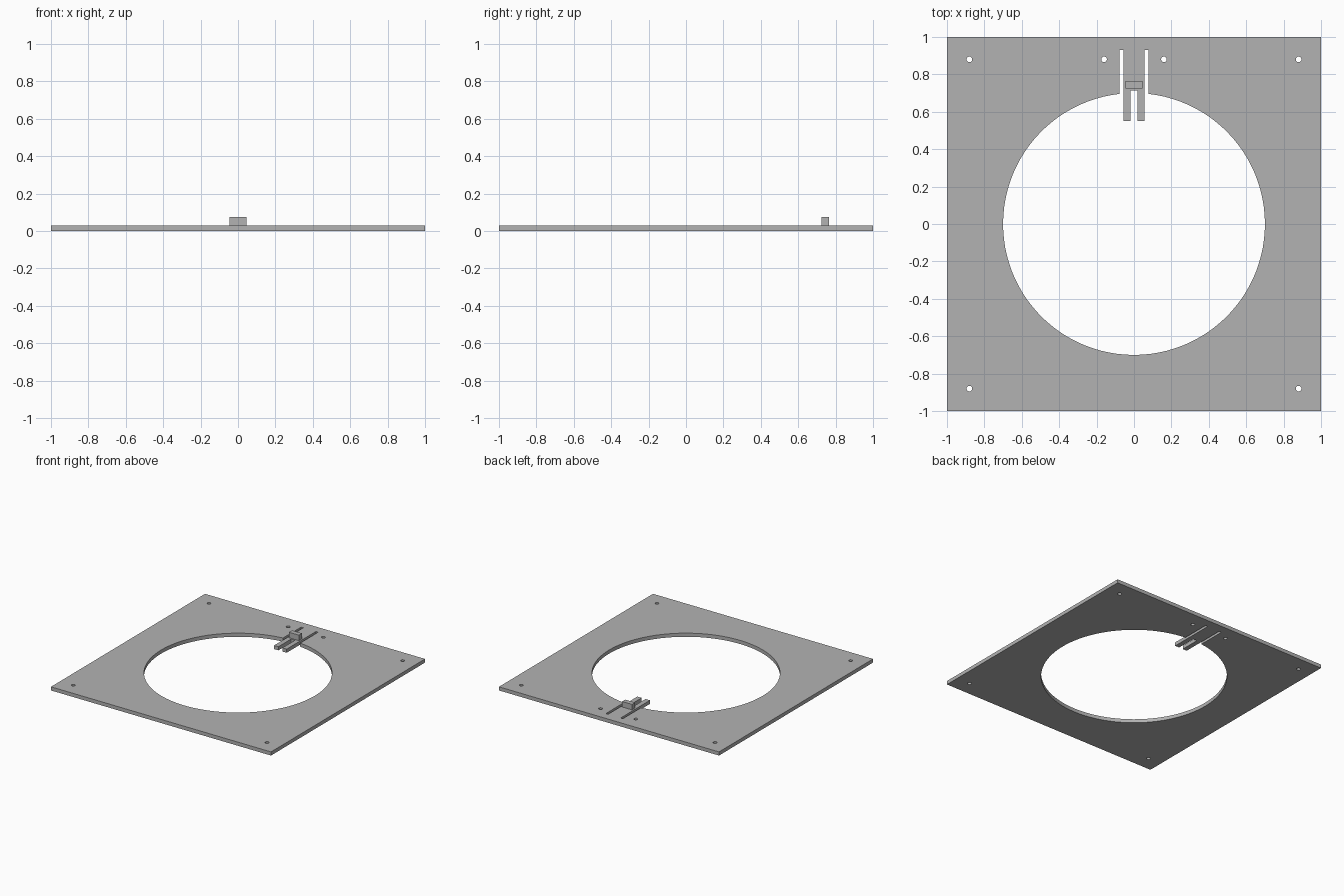
import bpy
import bmesh
from math import sin, cos, asin, pi

cube = bpy.data.objects.get("Cube")
if cube:
    bpy.data.objects.remove(cube, do_unlink=True)

THICK = 0.03
RADIUS = 0.70
SLOT_OUT, SLOT_IN, SLOT_END = 0.078, 0.057, 0.93
SLIT, SLIT_END, PRONG_TIP = 0.018, 0.715, 0.55

grey = bpy.data.materials.new("plain grey")
grey.use_nodes = True
colour = (0.45, 0.45, 0.45, 1)
grey.diffuse_color = colour
grey.node_tree.nodes["Principled BSDF"].inputs["Base Color"].default_value = colour


def finish(name, mesh):
    mesh.name = name
    mesh.materials.clear()
    mesh.materials.append(grey)
    obj = bpy.data.objects.new(name, mesh)
    bpy.context.collection.objects.link(obj)
    return obj


def arc(cx, cy, r, start, sweep, n):
    return [(cx + r * sin(start + sweep * i / n), cy + r * cos(start + sweep * i / n))
            for i in range(n + 1)]


def add_loop(curve, points):
    spline = curve.splines.new("POLY")
    spline.points.add(len(points) - 1)
    for p, (x, y) in zip(spline.points, points):
        p.co = (x, y, 0, 1)
    spline.use_cyclic_u = True


# Plate outline: square, central opening with sprung tongue, screw holes
outline = bpy.data.curves.new("plate_outline", "CURVE")
outline.dimensions = "2D"
outline.fill_mode = "BOTH"
outline.extrude = THICK / 2
add_loop(outline, [(-1, -1), (1, -1), (1, 1), (-1, 1)])

gap = asin(SLOT_OUT / RADIUS)
opening = arc(0, 0, RADIUS, gap, 2 * pi - 2 * gap, 96)
half = [(SLOT_OUT, SLOT_END), (SLOT_IN, SLOT_END), (SLOT_IN, PRONG_TIP),
        (SLIT, PRONG_TIP), (SLIT, SLIT_END)]
opening += [(-x, y) for x, y in half] + half[::-1]
add_loop(outline, opening)

for x, y in [(-0.88, -0.88), (0.88, -0.88), (-0.88, 0.88), (0.88, 0.88),
             (-0.16, 0.88), (0.16, 0.88)]:
    add_loop(outline, arc(x, y, 0.015, 0, 2 * pi, 24)[:-1])

# Turn the outline into a solid plate standing on the ground
helper = bpy.data.objects.new("plate_outline", outline)
bpy.context.collection.objects.link(helper)
bpy.context.view_layer.update()
mesh = bpy.data.meshes.new_from_object(helper.evaluated_get(bpy.context.evaluated_depsgraph_get()))
bpy.data.objects.remove(helper, do_unlink=True)
bm = bmesh.new()
bm.from_mesh(mesh)
bmesh.ops.remove_doubles(bm, verts=bm.verts, dist=0.0001)
bmesh.ops.recalc_face_normals(bm, faces=bm.faces)
bmesh.ops.translate(bm, verts=bm.verts, vec=(0, 0, THICK / 2))
for f in bm.faces:
    f.smooth = False
bm.to_mesh(mesh)
bm.free()
plate = finish("plate", mesh)
bpy.context.view_layer.objects.active = plate
plate.select_set(True)
bpy.ops.object.shade_smooth_by_angle(angle=0.5)

# Catch block on the tongue
bm = bmesh.new()
bmesh.ops.create_cube(bm, size=1)
bmesh.ops.scale(bm, verts=bm.verts, vec=(0.09, 0.04, 0.045))
bmesh.ops.translate(bm, verts=bm.verts, vec=(0, 0.745, THICK + 0.0225))
mesh = bpy.data.meshes.new("catch_block")
bm.to_mesh(mesh)
bm.free()
finish("catch_block", mesh)
